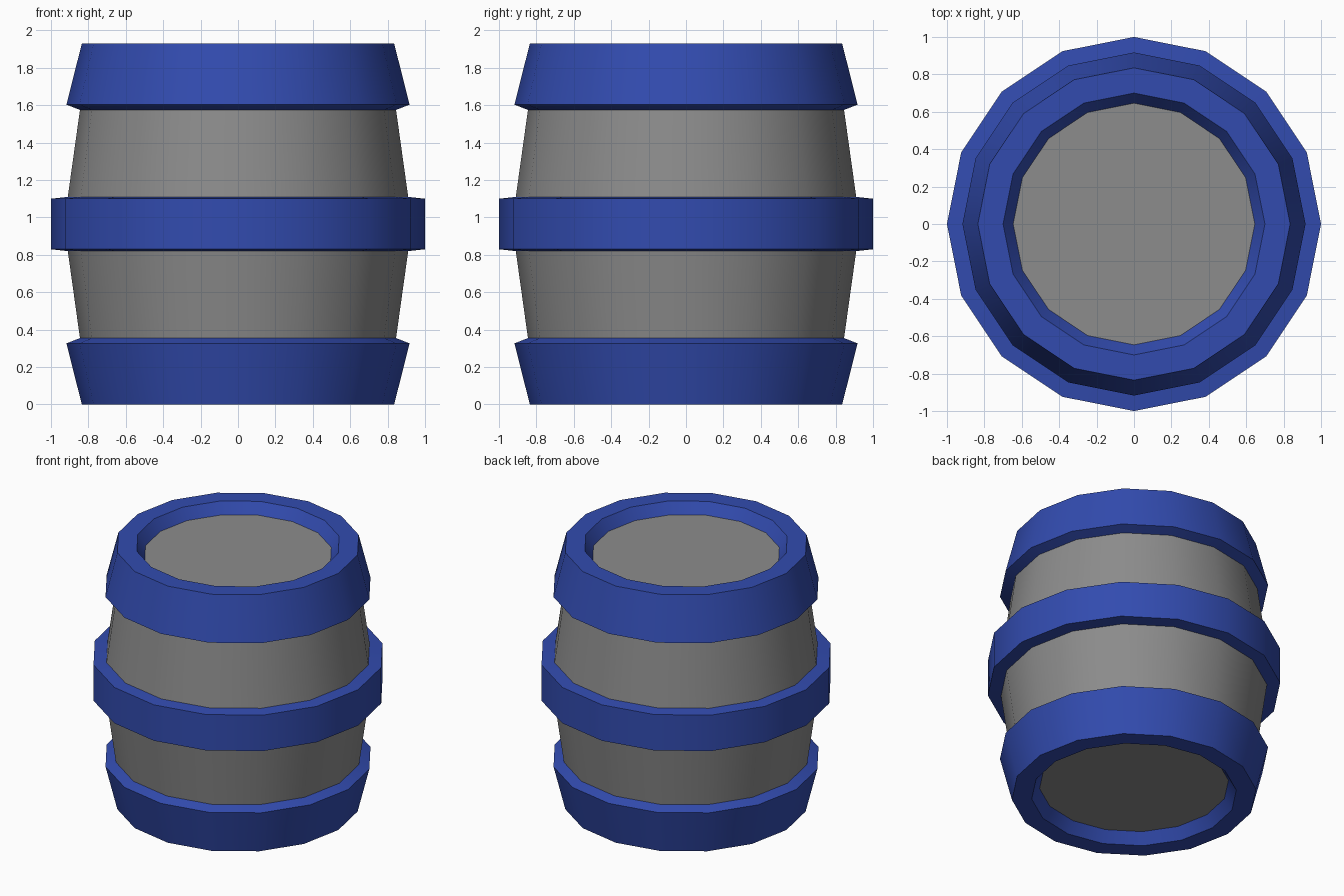
import bpy
import bmesh
from math import cos, sin, pi, radians

if "Cube" in bpy.data.objects:
    bpy.data.objects.remove(bpy.data.objects["Cube"])

SIDES = 16
HEIGHT = 1.93


def paint(name, r, g, b):
    mat = bpy.data.materials.new(name)
    mat.diffuse_color = (r, g, b, 1)
    mat.use_nodes = True
    mat.node_tree.nodes["Principled BSDF"].inputs["Base Color"].default_value = mat.diffuse_color
    return mat


blue = paint("blue_paint", 0.032, 0.071, 0.43)
grey = paint("grey_stave", 0.262, 0.262, 0.262)


def lathe(name, profile, material, cap=False):
    """Spin a (radius, z) profile round the z axis; cap closes the last loop."""
    bm = bmesh.new()
    loops = [[bm.verts.new((r * cos(2 * pi * i / SIDES), r * sin(2 * pi * i / SIDES), z))
              for i in range(SIDES)] for r, z in profile]
    for a, b in zip(loops, loops[1:]):
        for i in range(SIDES):
            j = (i + 1) % SIDES
            bm.faces.new((a[i], a[j], b[j], b[i]))
    if cap:
        bm.faces.new(loops[-1])
    mesh = bpy.data.meshes.new(name)
    bm.to_mesh(mesh)
    bm.free()
    mesh.materials.append(material)
    obj = bpy.data.objects.new(name, mesh)
    bpy.context.collection.objects.link(obj)
    mesh.shade_smooth()
    mesh.set_sharp_from_angle(angle=radians(30))
    return obj


def flipped(name, source):
    """Copy a part, mirrored about the barrel's mid height."""
    obj = source.copy()
    obj.data = source.data.copy()
    obj.name = obj.data.name = name
    for v in obj.data.vertices:
        v.co.z = HEIGHT - v.co.z
    obj.data.flip_normals()
    bpy.context.collection.objects.link(obj)
    return obj


# Grey staves between the hoops
upper = lathe("upper_staves", [(0.91, 1.11), (0.845, 1.575)], grey)
flipped("lower_staves", upper)

# Middle hoop
lathe("middle_hoop", [(0.91, 0.82), (1.0, 0.83), (1.0, 1.10), (0.91, 1.11)], blue)

# End hoops, with the rim turning inwards down to the lid
top = lathe("top_hoop", [(0.845, 1.575), (0.917, 1.603), (0.835, HEIGHT),
                         (0.70, HEIGHT), (0.646, 1.85)], blue)
flipped("bottom_hoop", top)

# Recessed lids
lid = lathe("top_lid", [(0.646, 1.85)], grey, cap=True)
flipped("bottom_lid", lid)
